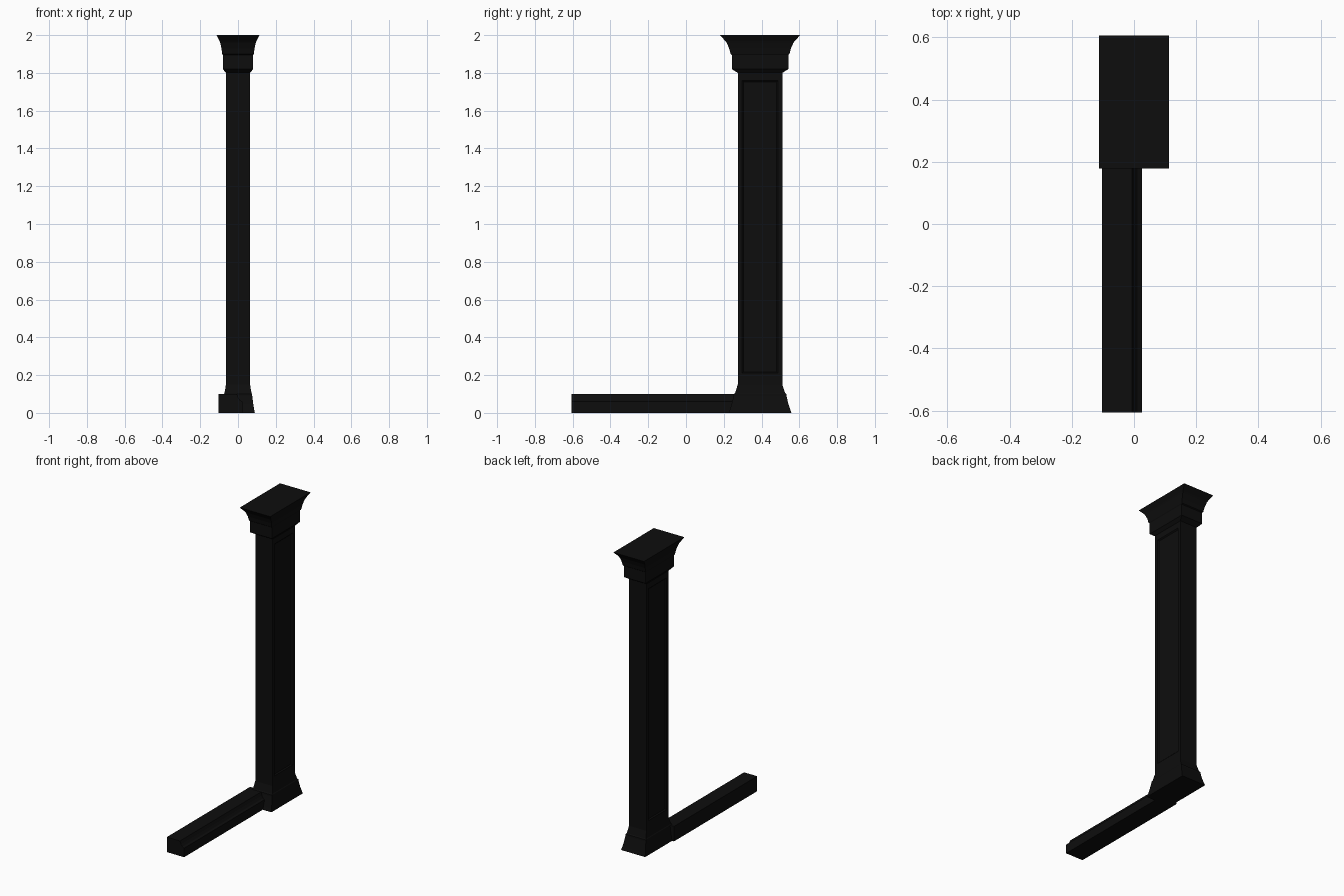
import bpy, bmesh

if "Cube" in bpy.data.objects:
    bpy.data.objects.remove(bpy.data.objects["Cube"])

black = bpy.data.materials.new("near_black")
black.diffuse_color = (0.004, 0.004, 0.004, 1)
black.use_nodes = True
black.node_tree.nodes["Principled BSDF"].inputs["Base Color"].default_value = black.diffuse_color

CY = 0.392                 # column centre in y
HX, HY = 0.064, 0.118      # shaft half sizes
DX, DY = 0.049, 0.095      # full moulding overhang at the very top


def finish(name, bm):
    bmesh.ops.recalc_face_normals(bm, faces=bm.faces)
    me = bpy.data.meshes.new(name)
    bm.to_mesh(me)
    bm.free()
    me.materials.append(black)
    ob = bpy.data.objects.new(name, me)
    bpy.context.collection.objects.link(ob)
    return ob


def stack(name, profile):
    """Rectangular rings at (height, overhang), skinned and capped."""
    bm = bmesh.new()
    rings = []
    for z, d in profile:
        x, y = HX + d * DX, HY + d * DY
        rings.append([bm.verts.new((sx * x, CY + sy * y, z))
                      for sx, sy in ((-1, -1), (1, -1), (1, 1), (-1, 1))])
    for a, b in zip(rings, rings[1:]):
        for i in range(4):
            j = (i + 1) % 4
            bm.faces.new((a[i], a[j], b[j], b[i]))
    bm.faces.new(rings[0][::-1])
    bm.faces.new(rings[-1])
    bm.normal_update()
    return name, bm


# Flared plinth
finish(*stack("column_base", [(0, .51), (.02, .43), (.05, .33), (.09, .23),
                              (.10, .22), (.105, .15), (.125, .08), (.15, 0)]))

# Shaft with a shallow recessed panel on each wide side
name, bm = stack("column_shaft", [(.15, 0), (1.80, 0)])
sides = [f for f in bm.faces if abs(f.normal.x) > .9]
bmesh.ops.inset_individual(bm, faces=sides, thickness=.032)
# stretch the panel border to its margins from floor and capital
for f in sides:
    for v in f.verts:
        v.co.z = .21 if v.co.z < 1 else 1.76
bmesh.ops.inset_individual(bm, faces=sides, thickness=.01, depth=-.007)
finish(name, bm)

# Capital
finish(*stack("column_capital", [(1.80, 0), (1.82, .33), (1.895, .33), (1.90, .40),
                                 (1.93, .48), (1.96, .62), (1.97, .70), (2.0, 1)]))

# Skirting rail with a moulded top edge, running forward from the base
profile = [(-.103, 0), (.025, 0), (.025, .06), (.012, .066),
           (.002, .08), (-.006, .10), (-.103, .10)]
bm = bmesh.new()
front = bm.faces.new([bm.verts.new((x, -.605, z)) for x, z in profile])
ext = bmesh.ops.extrude_face_region(bm, geom=[front], use_keep_orig=True)
moved = [e for e in ext["geom"] if isinstance(e, bmesh.types.BMVert)]
bmesh.ops.translate(bm, verts=moved, vec=(0, .605 + CY - HY, 0))
finish("skirting_rail", bm)
